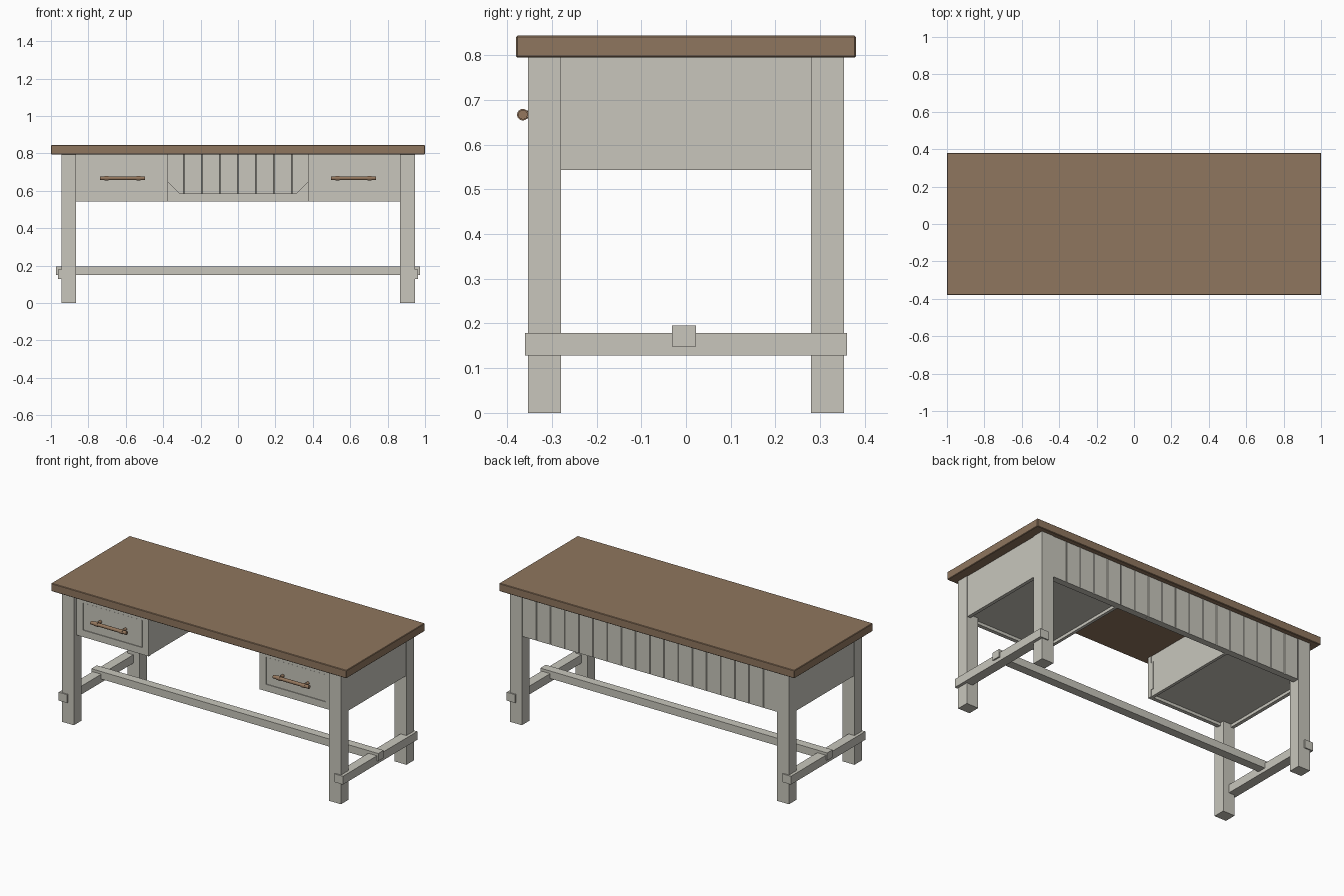
import bpy, bmesh, math
from mathutils import Matrix, Vector

if "Cube" in bpy.data.objects:
    bpy.data.objects.remove(bpy.data.objects["Cube"])


def material(name, rgb):
    m = bpy.data.materials.new(name)
    m.diffuse_color = (*rgb, 1)
    m.use_nodes = True
    m.node_tree.nodes["Principled BSDF"].inputs["Base Color"].default_value = m.diffuse_color
    return m


CREAM = material("cream paint", (0.578, 0.565, 0.503))
WOOD = material("brown wood", (0.275, 0.181, 0.112))
PULL = material("warm handle wood", (0.30, 0.185, 0.11))


def finish(bm, name, mat):
    bmesh.ops.recalc_face_normals(bm, faces=bm.faces)
    me = bpy.data.meshes.new(name)
    bm.to_mesh(me)
    bm.free()
    me.materials.append(mat)
    ob = bpy.data.objects.new(name, me)
    bpy.context.collection.objects.link(ob)
    return ob


def box(name, x, y, z, mat=CREAM, bevel=0, vertical=False):
    """Box from three (min, max) ranges, optionally bevelled."""
    bm = bmesh.new()
    bmesh.ops.create_cube(bm, size=1)
    for v in bm.verts:
        v.co = Vector([(r[0] + r[1]) / 2 + c * abs(r[1] - r[0])
                       for r, c in zip((x, y, z), v.co)])
    if bevel:
        edges = [e for e in bm.edges if not vertical
                 or abs(e.verts[0].co.z - e.verts[1].co.z) > 0.01]
        bmesh.ops.bevel(bm, geom=edges, offset=bevel, segments=1, affect='EDGES')
    return finish(bm, name, mat)


def rods(name, parts, mat):
    """Cylinders given as (centre, axis, length, radius)."""
    bm = bmesh.new()
    for c, axis, length, r in parts:
        rot = Matrix.Rotation(math.pi / 2, 4, 'Y' if axis == 'X' else 'X')
        bmesh.ops.create_cone(bm, cap_ends=True, segments=24, radius1=r, radius2=r,
                              depth=length, matrix=Matrix.Translation(c) @ rot)
    ob = finish(bm, name, mat)
    for p in ob.data.polygons:
        p.use_smooth = len(p.vertices) == 4
    return ob


def gusset(name, s):
    """Triangular corner brace in the knee opening."""
    bm = bmesh.new()
    pts = [(0.375, 0.585), (0.31, 0.585), (0.375, 0.65)]
    f = bm.faces.new([bm.verts.new((s * x, 0.31, z)) for x, z in pts])
    ext = bmesh.ops.extrude_face_region(bm, geom=[f])
    for v in ext["geom"]:
        if isinstance(v, bmesh.types.BMVert):
            v.co.y += 0.022
    finish(bm, name, CREAM)


TOP, LOW = 0.795, 0.543   # apron heights
FRONT = -0.328            # drawer frame front

# Table top
box("table_top", (-1, 1), (-0.38, 0.38), (TOP, 0.844), WOOD, bevel=0.003)

for s, side in ((-1, "left"), (1, "right")):
    def sbox(name, x, y, z, **k):
        return box(f"{side}_{name}", (min(s * x[0], s * x[1]), max(s * x[0], s * x[1])), y, z, **k)

    # Legs and side stretcher
    sbox("front_leg", (0.865, 0.945), (-0.353, -0.28), (0, TOP))
    sbox("back_leg", (0.865, 0.945), (0.28, 0.353), (0, TOP))
    sbox("side_stretcher", (0.905, 0.963), (-0.36, 0.36), (0.128, 0.179))

    # Drawer case
    sbox("side_panel", (0.92, 0.941), (-0.28, 0.28), (LOW, TOP))
    sbox("inner_wall", (0.378, 0.396), (-0.31, 0.33), (LOW, TOP))
    sbox("case_bottom", (0.39, 0.925), (-0.31, 0.33), (LOW + 0.018, LOW + 0.03))
    sbox("case_top_rail", (0.375, 0.866), (FRONT, -0.305), (0.752, TOP))
    sbox("case_bottom_rail", (0.375, 0.866), (FRONT, -0.305), (LOW, 0.585))
    sbox("inner_stile", (0.375, 0.419), (FRONT, -0.285), (0.585, 0.752))
    sbox("outer_stile", (0.821, 0.866), (FRONT, -0.305), (0.585, 0.752))
    sbox("drawer_front", (0.4205, 0.8195), (FRONT + 0.002, -0.305), (0.5865, 0.7505))
    gusset(f"{side}_corner_brace", s)

    # Drawer handle: bar, end collars and posts
    cx, cy, cz = s * 0.618, -0.365, 0.667
    parts = [((cx, cy, cz), 'X', 0.242, 0.0105)]
    for d in (-0.085, 0.085):
        parts.append(((cx + d, cy, cz), 'X', 0.022, 0.0128))
        parts.append(((cx + d, (cy + FRONT) / 2, cz), 'Y', abs(cy - FRONT) + 0.006, 0.009))
    rods(f"{side}_drawer_handle", parts, PULL)

# Long centre stretcher with through ends
box("long_stretcher", (-0.972, 0.972), (-0.031, 0.022), (0.149, 0.195))

# Plank back and its inner bottom rail
N, W = 18, 1.73 / 18
for i in range(N):
    x = -0.865 + i * W
    box(f"back_plank_{i + 1}", (x, x + W), (0.33, 0.35), (LOW, TOP), bevel=0.003, vertical=True)
box("back_rail", (-0.866, 0.866), (0.31, 0.332), (LOW, 0.585))
